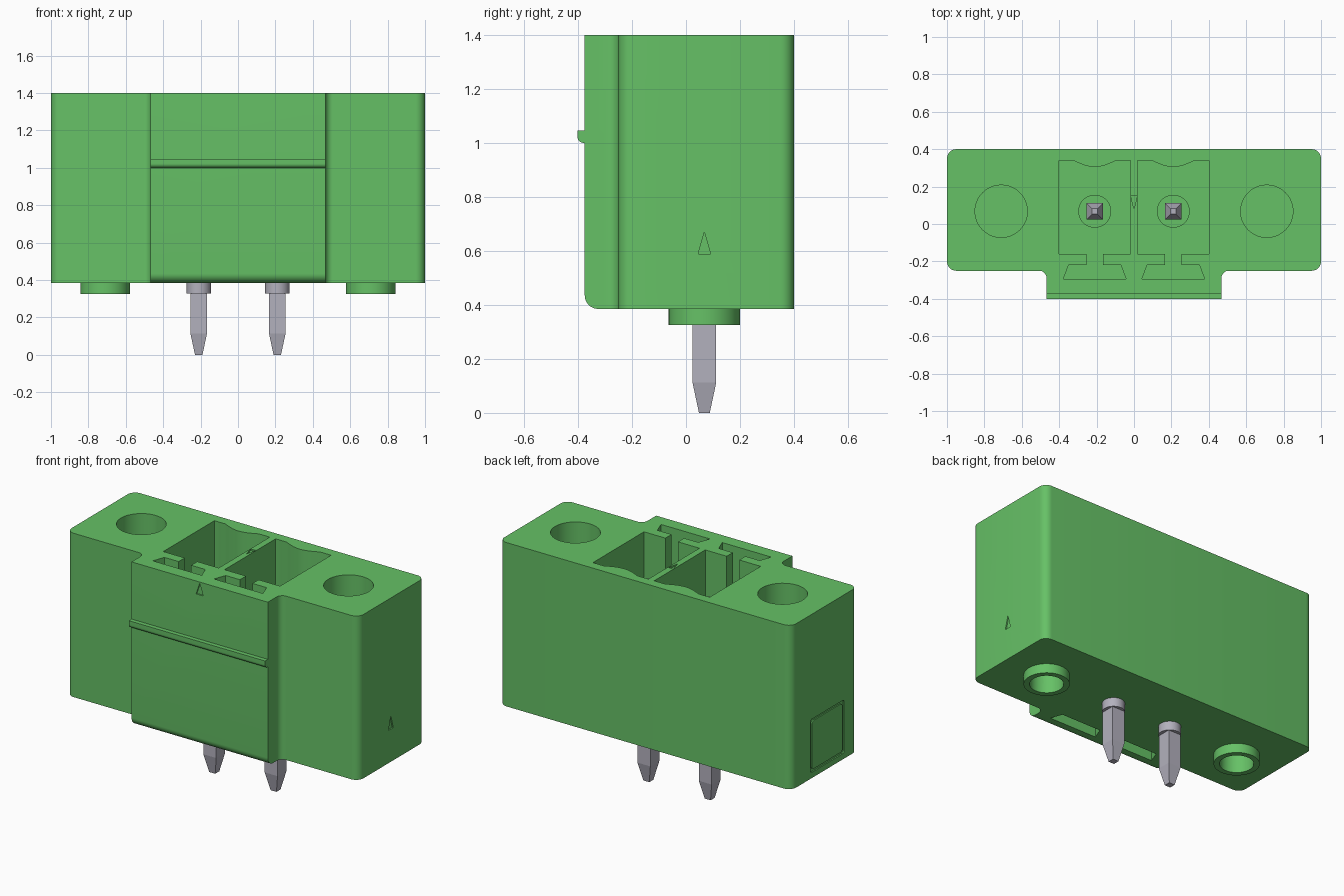
import bpy, bmesh, math
from mathutils import Vector

cube = bpy.data.objects.get("Cube")
if cube:
    bpy.data.objects.remove(cube, do_unlink=True)


def material(name, rgb):
    m = bpy.data.materials.new(name)
    m.use_nodes = True
    m.diffuse_color = (*rgb, 1)
    m.node_tree.nodes["Principled BSDF"].inputs["Base Color"].default_value = (*rgb, 1)
    return m


GREEN = material("green plastic", (0.133, 0.533, 0.133))
GREY = material("pin metal", (0.45, 0.44, 0.51))

BASE, TOP = 0.385, 1.40      # housing bottom and top
CY = 0.068                   # y of pins and screw holes
PIN_X, HOLE_X = 0.21, 0.71


def rounded(corners):
    """Outline from (u, v, radius) right-angle corners."""
    pts = []
    for i, (u, v, r) in enumerate(corners):
        p = Vector((u, v))
        if r == 0:
            pts.append((u, v))
            continue
        a = (Vector(corners[i - 1][:2]) - p).normalized()
        b = (Vector(corners[(i + 1) % len(corners)][:2]) - p).normalized()
        for k in range(9):
            t = math.pi / 2 * k / 8
            q = p + r * ((a + b) - b * math.cos(t) - a * math.sin(t))
            pts.append((q.x, q.y))
    return pts


def circle(x, y, r, n=48):
    return [(x + r * math.cos(2 * math.pi * k / n), y + r * math.sin(2 * math.pi * k / n))
            for k in range(n)]


def add_prism(bm, pts, lo, hi, axis="Z"):
    place = {"X": lambda u, v, w: (w, u, v), "Y": lambda u, v, w: (u, w, v),
             "Z": lambda u, v, w: (u, v, w)}[axis]
    a = [bm.verts.new(place(u, v, lo)) for u, v in pts]
    b = [bm.verts.new(place(u, v, hi)) for u, v in pts]
    bm.faces.new(a)
    bm.faces.new(b)
    for i in range(len(pts)):
        j = (i + 1) % len(pts)
        bm.faces.new((a[i], a[j], b[j], b[i]))


def finish(bm, name, mat=None, smooth=True):
    bmesh.ops.recalc_face_normals(bm, faces=bm.faces[:])
    me = bpy.data.meshes.new(name)
    bm.to_mesh(me)
    bm.free()
    ob = bpy.data.objects.new(name, me)
    bpy.context.collection.objects.link(ob)
    if mat:
        me.materials.append(mat)
    if smooth:
        shade(ob)
    return ob


def select(ob):
    bpy.ops.object.select_all(action="DESELECT")
    ob.select_set(True)
    bpy.context.view_layer.objects.active = ob


def shade(ob):
    select(ob)
    bpy.ops.object.shade_smooth_by_angle(angle=math.radians(32))


# Housing block with a stepped front
bm = bmesh.new()
add_prism(bm, rounded([(1, -.25, .05), (1, .4, .05), (-1, .4, .05), (-1, -.25, .05),
                       (-.467, -.25, .04), (-.467, -.375, 0),
                       (.467, -.375, 0), (.467, -.25, .04)]), BASE, TOP)
housing = finish(bm, "housing", GREEN, smooth=False)

# All recesses, gathered in one cutter
bm = bmesh.new()
for s in (-1, 1):
    cx = s * PIN_X
    # contact chamber with a bulged rear wall, opening into a keyed slot
    bulge = [(cx + u, .305 + .035 * (1 - math.cos(math.pi * u / .23)))
             for u in [.115 - .23 * k / 16 for k in range(17)]]
    add_prism(bm, [(cx + .19, -.16), (cx + .19, .34)] + bulge +
              [(cx - .19, .34), (cx - .19, -.16), (cx - .043, -.16), (cx - .043, -.22),
               (cx - .14, -.22), (cx - .168, -.295), (cx + .168, -.295),
               (cx + .14, -.22), (cx + .043, -.22), (cx + .043, -.16)], .5, TOP + .1)
    # underside slot
    add_prism(bm, [(cx - .14, -.22), (cx - .168, -.295),
                   (cx + .168, -.295), (cx + .14, -.22)], BASE - .05, .45)
    # screw hole above, stand-off bore below
    add_prism(bm, circle(s * HOLE_X, CY, .14), .58, TOP + .1)
    add_prism(bm, circle(s * HOLE_X, CY, .098), BASE - .05, .5)
# rounded lower front edge
arc = [(-.325 - .05 * math.cos(t), .435 - .05 * math.sin(t))
       for t in [math.pi / 2 * k / 8 for k in range(9)]]
add_prism(bm, arc + [(-.325, .34), (-.43, .34), (-.43, .435)], -.6, .6, "X")
# engraved arrows: front, right side and top
add_prism(bm, [(-.024, 1.32), (.024, 1.32), (0, 1.393)], -.41, -.367, "Y")
add_prism(bm, [(CY - .023, .588), (CY + .023, .588), (CY, .67)], .992, 1.05, "X")
add_prism(bm, [(-.017, .15), (.017, .15), (0, .08)], TOP - .01, TOP + .05)
# shallow panel on the other side
add_prism(bm, rounded([(-.12, .42, .015), (.21, .42, .015),
                       (.21, .75, .015), (-.12, .75, .015)]), -1.05, -.992, "X")
cutter = finish(bm, "recess_cutter", smooth=False)
cutter.hide_render = True

mod = housing.modifiers.new("recesses", "BOOLEAN")
mod.operation = "DIFFERENCE"
mod.solver = "EXACT"
mod.object = cutter
select(housing)
bpy.ops.object.modifier_apply(modifier=mod.name)
bpy.data.objects.remove(cutter, do_unlink=True)
shade(housing)

# Raised plate inside the side panel
bm = bmesh.new()
add_prism(bm, rounded([(-.105, .435, .02), (.195, .435, .02),
                       (.195, .735, .02), (-.105, .735, .02)]), -.999, -.991, "X")
finish(bm, "side_panel_plate", GREEN)

# Latch rib across the front
bm = bmesh.new()
add_prism(bm, rounded([(-.365, 1.0, 0), (-.402, 1.0, .022),
                       (-.402, 1.046, 0), (-.365, 1.046, 0)]), -.467, .467, "X")
finish(bm, "latch_rib", GREEN)

for s, side in ((-1, "right"), (1, "left")):
    # Ring stand-off under each screw hole
    bm = bmesh.new()
    rings = [[bm.verts.new((x, y, z)) for x, y in circle(s * HOLE_X, CY, r)]
             for r, z in ((.132, BASE), (.132, .325), (.098, .325), (.098, BASE))]
    for a, b in zip(rings, rings[1:] + rings[:1]):
        for i in range(48):
            j = (i + 1) % 48
            bm.faces.new((a[i], a[j], b[j], b[i]))
    finish(bm, side + "_standoff", GREEN)

    # Round seat on the chamber floor
    bm = bmesh.new()
    add_prism(bm, circle(s * PIN_X, CY, .088), .49, .52)
    finish(bm, side + "_pin_seat", GREEN)

    # Round collar where the pin leaves the housing
    bm = bmesh.new()
    add_prism(bm, circle(s * PIN_X, CY, .065, 32), .328, BASE + .01)
    finish(bm, side + "_pin_collar", GREY)

    # Square pin, tapered at both ends
    bm = bmesh.new()
    loops = [[bm.verts.new((s * PIN_X + u * h, CY + v * h, z))
              for u, v in ((-1, -1), (1, -1), (1, 1), (-1, 1))]
             for z, h in ((0, .02), (.113, .044), (1.17, .044), (1.24, .015))]
    for a, b in zip(loops, loops[1:]):
        for i in range(4):
            j = (i + 1) % 4
            bm.faces.new((a[i], a[j], b[j], b[i]))
    bm.faces.new(loops[0])
    bm.faces.new(loops[-1])
    finish(bm, side + "_pin", GREY, smooth=False)
